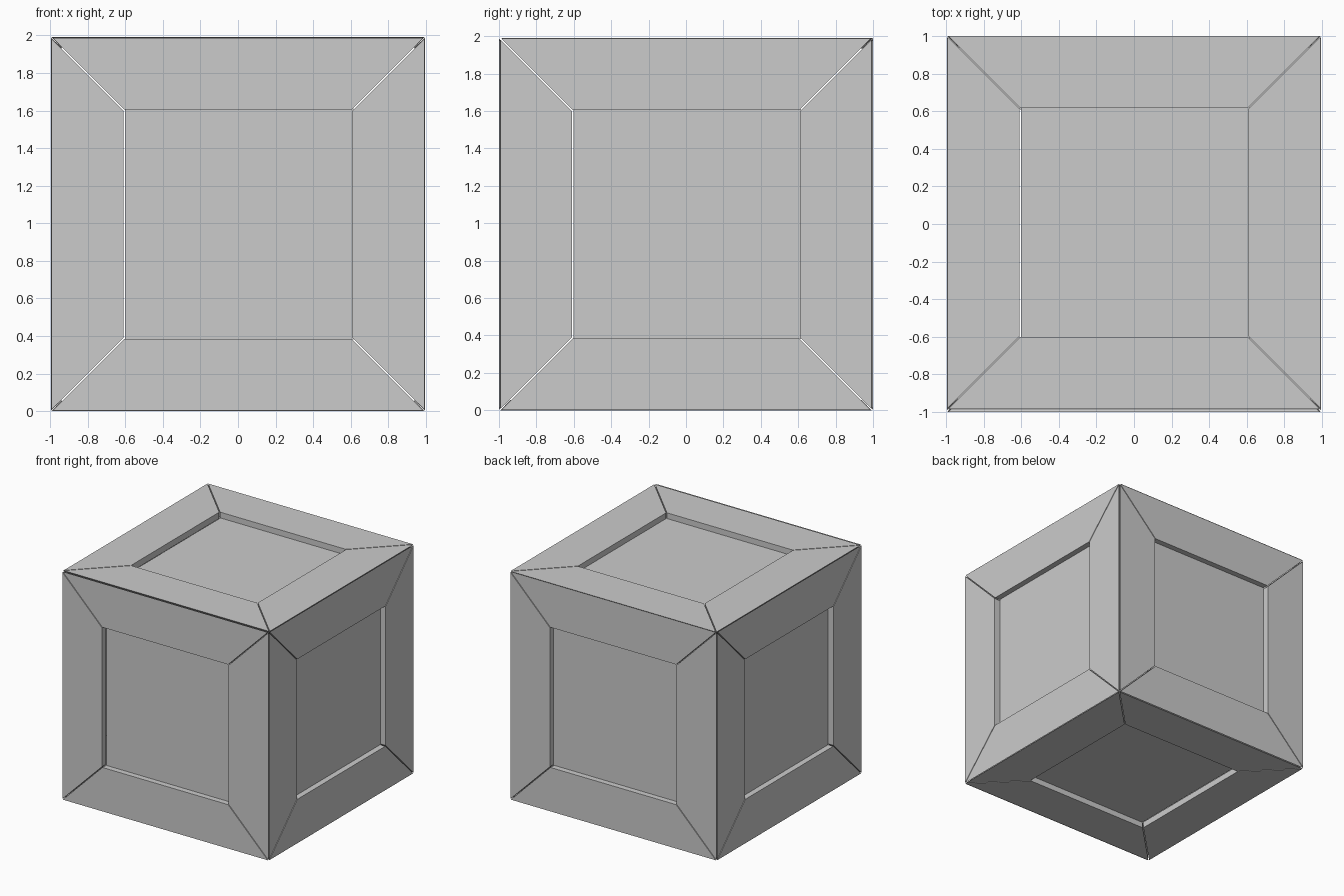
import bpy, bmesh
from mathutils import Vector

if "Cube" in bpy.data.objects:
    bpy.data.objects.remove(bpy.data.objects["Cube"])

HALF = 0.995      # outer half size of the crate
WIN = 0.61        # half size of the window in each frame
DEPTH = 0.055     # board thickness
GAP = 0.005       # half width of the mitre gaps
CENTRE = Vector((0, 0, HALF))
X, Y, Z = Vector((1, 0, 0)), Vector((0, 1, 0)), Vector((0, 0, 1))


def prism(name, outer, inner, faces_to_world):
    """Solid between two matching outlines given in face coordinates."""
    bm = bmesh.new()
    a = [bm.verts.new(faces_to_world(p)) for p in outer]
    b = [bm.verts.new(faces_to_world(p)) for p in inner]
    bm.faces.new(a)
    bm.faces.new(b[::-1])
    n = len(a)
    for i in range(n):
        bm.faces.new((a[i], b[i], b[(i + 1) % n], a[(i + 1) % n]))
    bmesh.ops.recalc_face_normals(bm, faces=bm.faces)
    mesh = bpy.data.meshes.new(name)
    bm.to_mesh(mesh)
    bm.free()
    bpy.context.collection.objects.link(bpy.data.objects.new(name, mesh))


def crate_side(name, u, v, n, shift=0.0, out=0.0):
    def base(p):
        return CENTRE + u * p[0] + v * (p[1] + shift) + n * (p[2] + out)

    # four mitred boards, bevelled towards the neighbouring sides
    for k in range(4):
        def turned(p, k=k):
            x, y = p[0], p[1]
            for _ in range(k):
                x, y = -y, x
            return base((x, y, p[2]))

        def outline(edge, height):
            return [(-edge + GAP, -edge, height), (edge - GAP, -edge, height),
                    (WIN - GAP, -WIN, height), (-WIN + GAP, -WIN, height)]
        prism(f"{name}_board_{k + 1}", outline(HALF - 0.003, HALF),
              outline(HALF - DEPTH, HALF - DEPTH), turned)

    # recessed panel, with a narrow slit along its left edge
    def sheet(h):
        return [(-WIN + 0.008, -WIN - 0.005, h), (WIN + 0.005, -WIN - 0.005, h),
                (WIN + 0.005, WIN + 0.005, h), (-WIN + 0.008, WIN + 0.005, h)]
    prism(f"{name}_panel", sheet(HALF - 0.05), sheet(HALF - 0.065), base)


# six sides of the crate
crate_side("front", X, Z, -Y, out=0.005)
crate_side("back", X, Z, Y, out=0.005)
crate_side("right", Y, Z, X)
crate_side("left", Y, Z, -X)
crate_side("top", X, Y, Z, shift=0.008)
crate_side("bottom", X, Y, -Z)
